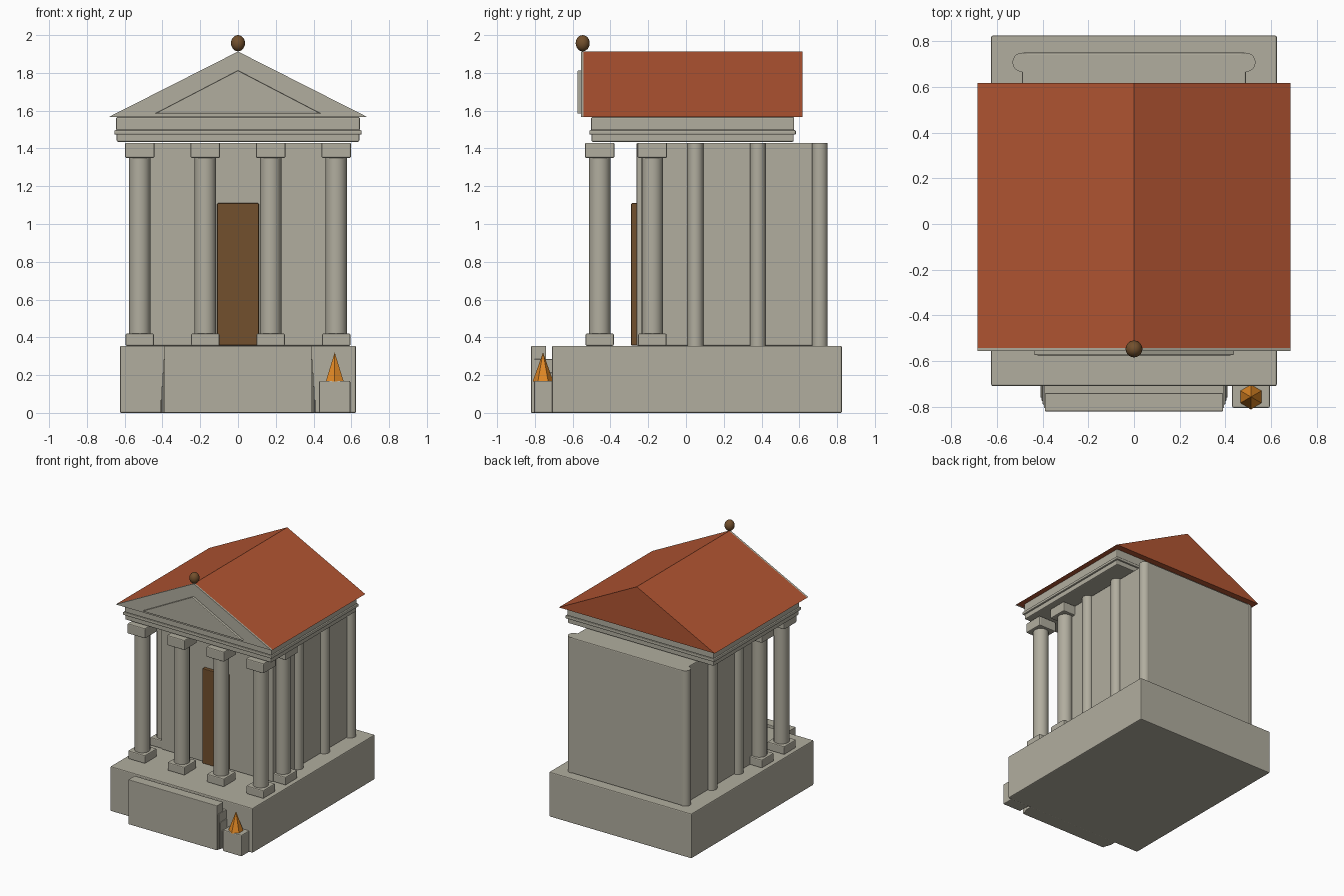
import bpy, math

if "Cube" in bpy.data.objects:
    bpy.data.objects.remove(bpy.data.objects["Cube"])


def material(name, rgb):
    m = bpy.data.materials.new(name)
    m.diffuse_color = (*rgb, 1)
    m.use_nodes = True
    m.node_tree.nodes["Principled BSDF"].inputs["Base Color"].default_value = m.diffuse_color
    return m


STONE = material("warm grey stone", (0.44, 0.42, 0.345))
TILE = material("terracotta tile", (0.44, 0.09, 0.032))
WOOD = material("dark bronze wood", (0.17, 0.08, 0.026))
FLAME = material("orange flame", (0.75, 0.245, 0.018))


def finish(o, name, mat, bevel=0.0):
    o.name = name
    o.data.materials.append(mat)
    if bevel:
        b = o.modifiers.new("soft edge", 'BEVEL')
        b.width = bevel
        b.segments = 2
        b.limit_method = 'ANGLE'
        b.angle_limit = math.radians(40)
    return o


def box(name, x0, x1, y0, y1, z0, z1, mat=STONE, bevel=0.007):
    bpy.ops.mesh.primitive_cube_add(size=1, location=((x0 + x1) / 2, (y0 + y1) / 2, (z0 + z1) / 2))
    o = bpy.context.object
    o.scale = (x1 - x0, y1 - y0, z1 - z0)
    bpy.ops.object.transform_apply(location=False, rotation=False, scale=True)
    return finish(o, name, mat, bevel)


def cylinder(name, x, y, r, z0, z1):
    bpy.ops.mesh.primitive_cylinder_add(vertices=20, radius=r, depth=z1 - z0, location=(x, y, (z0 + z1) / 2))
    o = bpy.context.object
    bpy.ops.object.shade_smooth_by_angle(angle=math.radians(35))
    return finish(o, name, STONE)


def gable(name, half, y0, y1, z0, z1, mat, bevel=0.0):
    v = [(x, y, z) for y in (y0, y1) for x, z in ((-half, z0), (half, z0), (0, z1))]
    f = [(0, 1, 2), (5, 4, 3), (0, 3, 4, 1), (1, 4, 5, 2), (2, 5, 3, 0)]
    me = bpy.data.meshes.new(name)
    me.from_pydata(v, [], f)
    o = bpy.data.objects.new(name, me)
    bpy.context.collection.objects.link(o)
    return finish(o, name, mat, bevel)


# Podium and the stepped block in front of it
box("podium", -0.625, 0.625, -0.71, 0.825, 0, 0.355)
for i in range(5):
    w = 0.41 - 0.005 * i
    back = -0.74 if i == 4 else -0.70
    box(f"step_{i + 1}", -w, w, -0.76 - 0.015 * i, back, 0, 0.071 * (i + 1), bevel=0.004)

# Altar with flame
box("altar", 0.43, 0.595, -0.805, -0.70, 0, 0.17)
bpy.ops.mesh.primitive_cone_add(vertices=6, radius1=0.055, radius2=0, depth=0.155, location=(0.512, -0.757, 0.2425))
finish(bpy.context.object, "altar_flame", FLAME)

# Free-standing porch columns
spots = [(x, -0.457) for x in (-0.52, -0.173, 0.173, 0.52)] + [(s * 0.52, -0.178) for s in (-1, 1)]
for i, (x, y) in enumerate(spots, 1):
    box(f"column_base_{i}", x - 0.075, x + 0.075, y - 0.075, y + 0.075, 0.355, 0.42)
    cylinder(f"column_shaft_{i}", x, y, 0.057, 0.41, 1.36)
    box(f"column_capital_{i}", x - 0.078, x + 0.078, y - 0.078, y + 0.078, 1.35, 1.43)

# Inner chamber with engaged columns and door
box("chamber", -0.49, 0.49, -0.262, 0.75, 0.355, 1.43)
for s, side in ((-1, "left"), (1, "right")):
    for i, y in enumerate((0.05, 0.38, 0.708), 1):
        cylinder(f"{side}_engaged_column_{i}", s * 0.49, y, 0.042, 0.355, 1.43)
box("door", -0.11, 0.11, -0.29, -0.255, 0.357, 1.11, WOOD, 0.004)

# Entablature: lower beam, moulding, frieze
box("lower_beam", -0.642, 0.642, -0.5, 0.57, 1.435, 1.5)
box("moulding", -0.655, 0.655, -0.512, 0.582, 1.473, 1.497)
box("frieze", -0.645, 0.645, -0.503, 0.573, 1.495, 1.566)

# Roof, pediment, raised panel and finial
gable("roof", 0.685, -0.542, 0.618, 1.566, 1.913, TILE)
gable("pediment", 0.685, -0.556, -0.542, 1.566, 1.913, STONE)
gable("pediment_panel", 0.44, -0.575, -0.55, 1.584, 1.813, STONE, 0.005)
bpy.ops.mesh.primitive_uv_sphere_add(segments=20, ring_count=12, radius=0.037, location=(0, -0.547, 1.957))
ball = bpy.context.object
ball.scale.z = 1.16
bpy.ops.object.shade_smooth()
finish(ball, "finial", WOOD)
